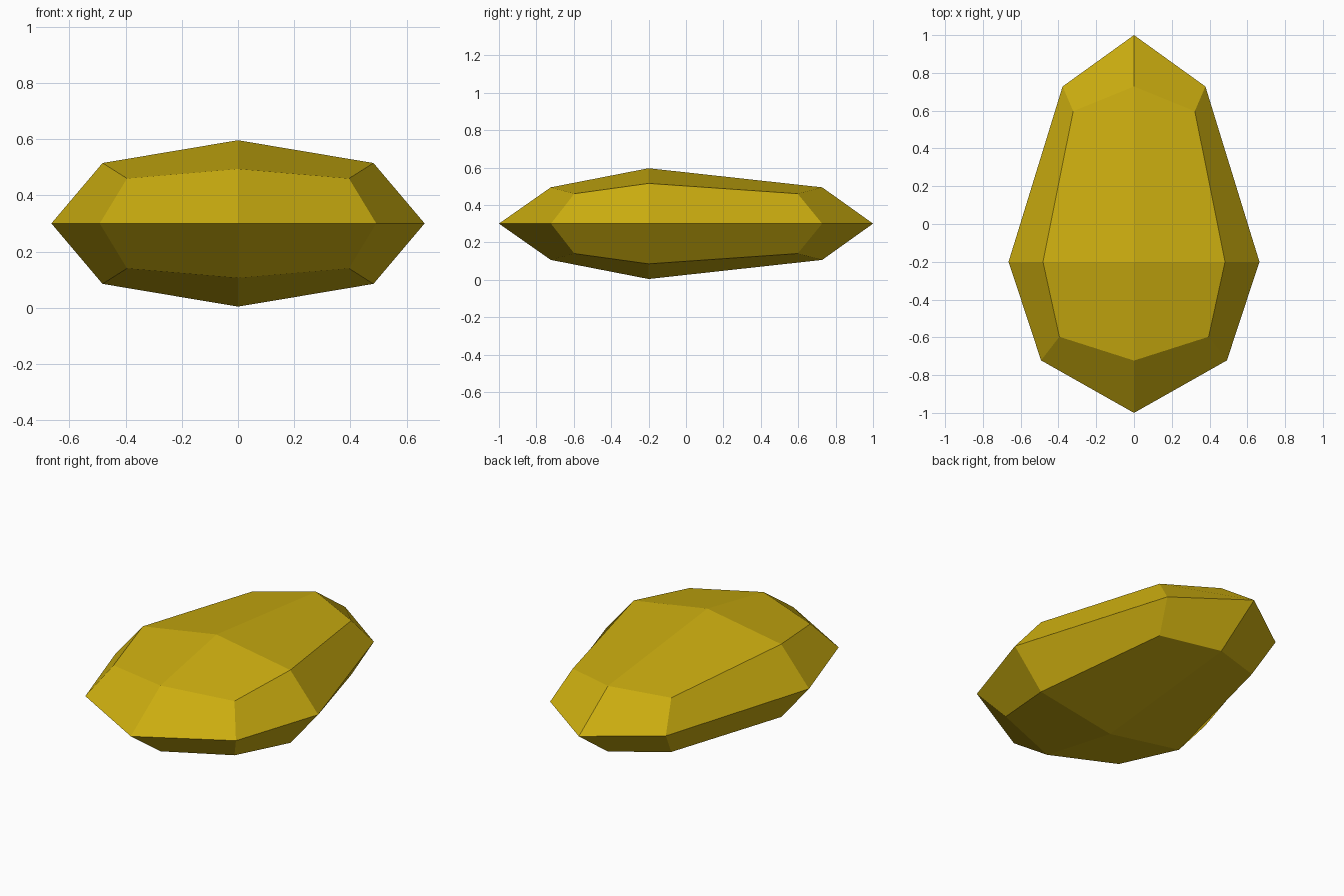
import bpy, bmesh

if "Cube" in bpy.data.objects:
    bpy.data.objects.remove(bpy.data.objects["Cube"])

gold = bpy.data.materials.new("gold")
gold.diffuse_color = (0.60, 0.42, 0.005, 1)
gold.use_nodes = True
gold.node_tree.nodes["Principled BSDF"].inputs["Base Color"].default_value = gold.diffuse_color

# Cube split once per side: a 3x3x3 lattice of surface points
bm = bmesh.new()
bmesh.ops.create_cube(bm, size=2)
bmesh.ops.subdivide_edges(bm, edges=bm.edges[:], cuts=1, use_grid_fill=True)

# Row (front, middle, back) -> corner, side, top and pole points (x, y, height from middle)
CORNER = {-1: (0.395, -0.597, 0.16), 0: (0.482, -0.2, 0.215), 1: (0.322, 0.597, 0.16)}
SIDE = {-1: (0.492, -0.722, 0), 0: (0.664, -0.2, 0), 1: (0.378, 0.728, 0)}
TOP = {-1: (0, -0.723, 0.194), 0: (0, -0.2, 0.296), 1: (0, 0.728, 0.194)}
POLE = {-1: (0, -1, 0), 1: (0, 1, 0)}

# Push each lattice point out to the rounded, tapered pebble shape
for v in bm.verts:
    sx, sy, sz = (round(c) for c in v.co)
    table = CORNER if sx and sz else SIDE if sx else TOP if sz else POLE
    x, y, h = table[sy]
    v.co = (sx * x, y, 0.3 + sz * h)

bmesh.ops.recalc_face_normals(bm, faces=bm.faces[:])
mesh = bpy.data.meshes.new("faceted_nugget")
bm.to_mesh(mesh)
bm.free()
mesh.materials.append(gold)
bpy.context.collection.objects.link(bpy.data.objects.new("faceted_nugget", mesh))
